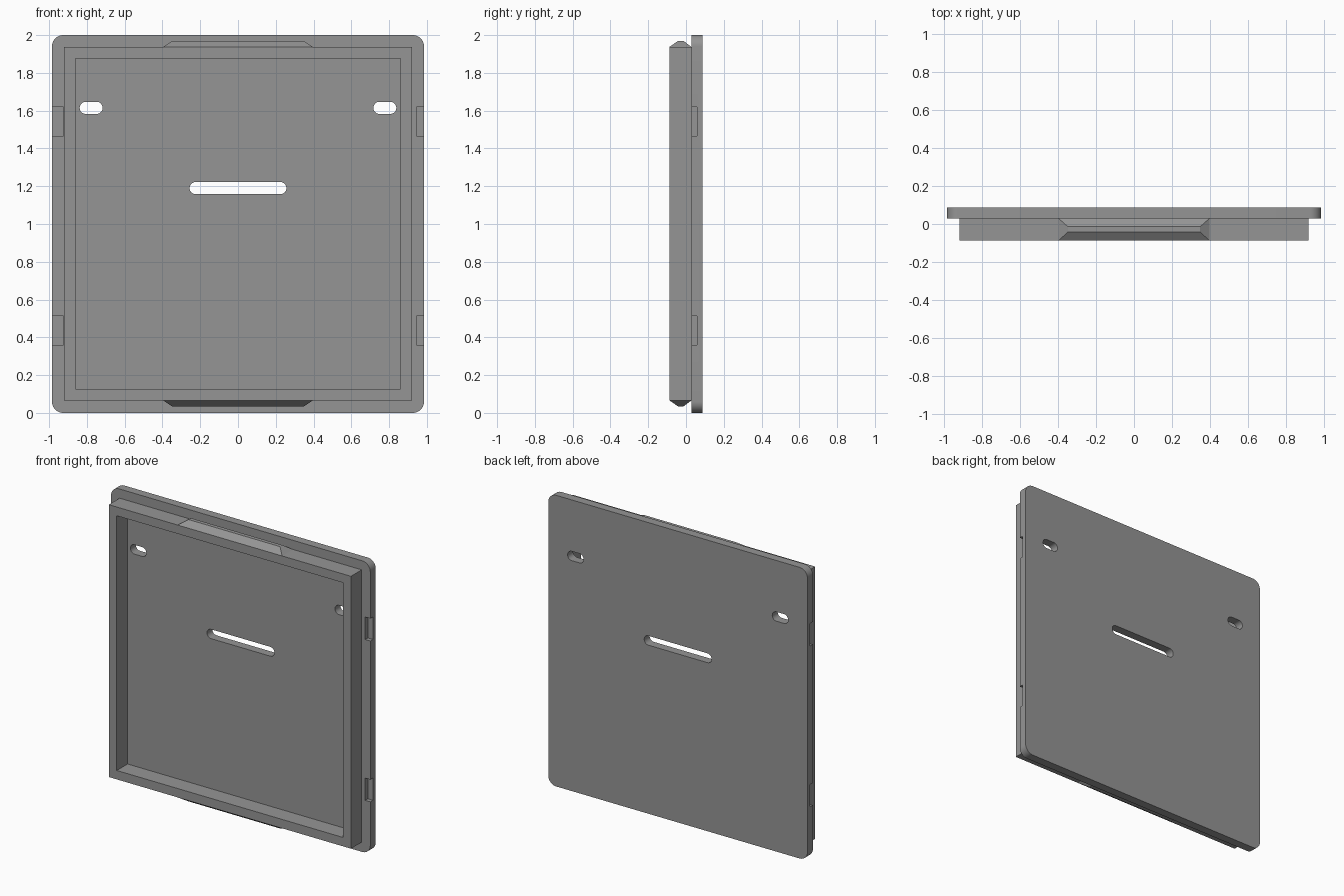
import bpy, bmesh, math

if "Cube" in bpy.data.objects:
    bpy.data.objects.remove(bpy.data.objects["Cube"])

grey = bpy.data.materials.new("mid_grey")
grey.diffuse_color = (0.3, 0.3, 0.3, 1)
grey.use_nodes = True
grey.node_tree.nodes["Principled BSDF"].inputs["Base Color"].default_value = grey.diffuse_color

Y_FRONT, Y_STEP, Y_BACK = -0.088, 0.029, 0.088


def make(name, bm):
    bmesh.ops.recalc_face_normals(bm, faces=bm.faces[:])
    me = bpy.data.meshes.new(name)
    bm.to_mesh(me)
    bm.free()
    ob = bpy.data.objects.new(name, me)
    bpy.context.collection.objects.link(ob)
    me.materials.append(grey)
    return ob


def rounded(x0, x1, z0, z1, r, n=10):
    """Outline of a rounded rectangle in x, z."""
    if r == 0:
        return [(x1, z1), (x0, z1), (x0, z0), (x1, z0)]
    pts = []
    for k, (cx, cz) in enumerate([(x1 - r, z1 - r), (x0 + r, z1 - r),
                                  (x0 + r, z0 + r), (x1 - r, z0 + r)]):
        for i in range(n + 1):
            a = math.pi / 2 * (k + i / n)
            pts.append((cx + r * math.cos(a), cz + r * math.sin(a)))
    return pts


def slab(name, x0, x1, z0, z1, y0, y1, r=0):
    """Rounded rectangle extruded along y."""
    bm = bmesh.new()
    f = bm.faces.new([bm.verts.new((x, y0, z)) for x, z in rounded(x0, x1, z0, z1, r)])
    ext = bmesh.ops.extrude_face_region(bm, geom=[f])
    verts = [g for g in ext["geom"] if isinstance(g, bmesh.types.BMVert)]
    bmesh.ops.translate(bm, verts=verts, vec=(0, y1 - y0, 0))
    bmesh.ops.remove_doubles(bm, verts=bm.verts[:], dist=1e-5)
    return make(name, bm)


def cut(ob, cutter):
    m = ob.modifiers.new("cut", 'BOOLEAN')
    m.operation, m.solver, m.object = 'DIFFERENCE', 'EXACT', cutter
    bpy.context.view_layer.objects.active = ob
    bpy.ops.object.modifier_apply(modifier=m.name)
    bpy.data.objects.remove(cutter)


# Back plate with rounded corners
plate = slab("back_plate", -0.985, 0.985, 0, 2, Y_STEP, Y_BACK, 0.06)

# Mounting slots: two short ones and a long central one
for x0, x1, z0, z1 in [(-0.838, -0.717, 1.583, 1.647), (0.717, 0.838, 1.583, 1.647),
                       (-0.256, 0.256, 1.158, 1.222)]:
    cut(plate, slab("slot_cutter", x0, x1, z0, z1, -0.1, 0.2, 0.0315))

# Side notches on the front half of the plate edge
for z0, z1 in [(0.36, 0.513), (1.465, 1.62)]:
    for x0, x1 in [(-1.1, -0.924), (0.946, 1.1)]:
        cut(plate, slab("notch_cutter", x0, x1, z0, z1, -0.05, 0.058))

# Raised rim frame
frame = slab("rim_frame", -0.92, 0.92, 0.066, 1.937, Y_FRONT, Y_STEP)
cut(frame, slab("frame_cutter", -0.86, 0.86, 0.127, 1.877, -0.2, 0.2))

# Tapered snap ridges on the top and bottom of the rim
for name, base, tip in [("top_snap_ridge", 1.937, 1.97), ("bottom_snap_ridge", 0.066, 0.034)]:
    bm = bmesh.new()
    rings = []
    for hx, y0, y1, z in [(0.397, Y_FRONT, Y_STEP, base), (0.348, -0.041, -0.014, tip)]:
        rings.append([bm.verts.new(p) for p in
                      [(-hx, y0, z), (hx, y0, z), (hx, y1, z), (-hx, y1, z)]])
    a, b = rings
    bm.faces.new(a)
    bm.faces.new(b)
    for i in range(4):
        j = (i + 1) % 4
        bm.faces.new([a[i], a[j], b[j], b[i]])
    make(name, bm)

# Smooth the rounded corners and slot ends, keep the other edges sharp
bpy.ops.object.select_all(action='DESELECT')
plate.select_set(True)
bpy.context.view_layer.objects.active = plate
bpy.ops.object.shade_smooth_by_angle(angle=math.radians(30))
